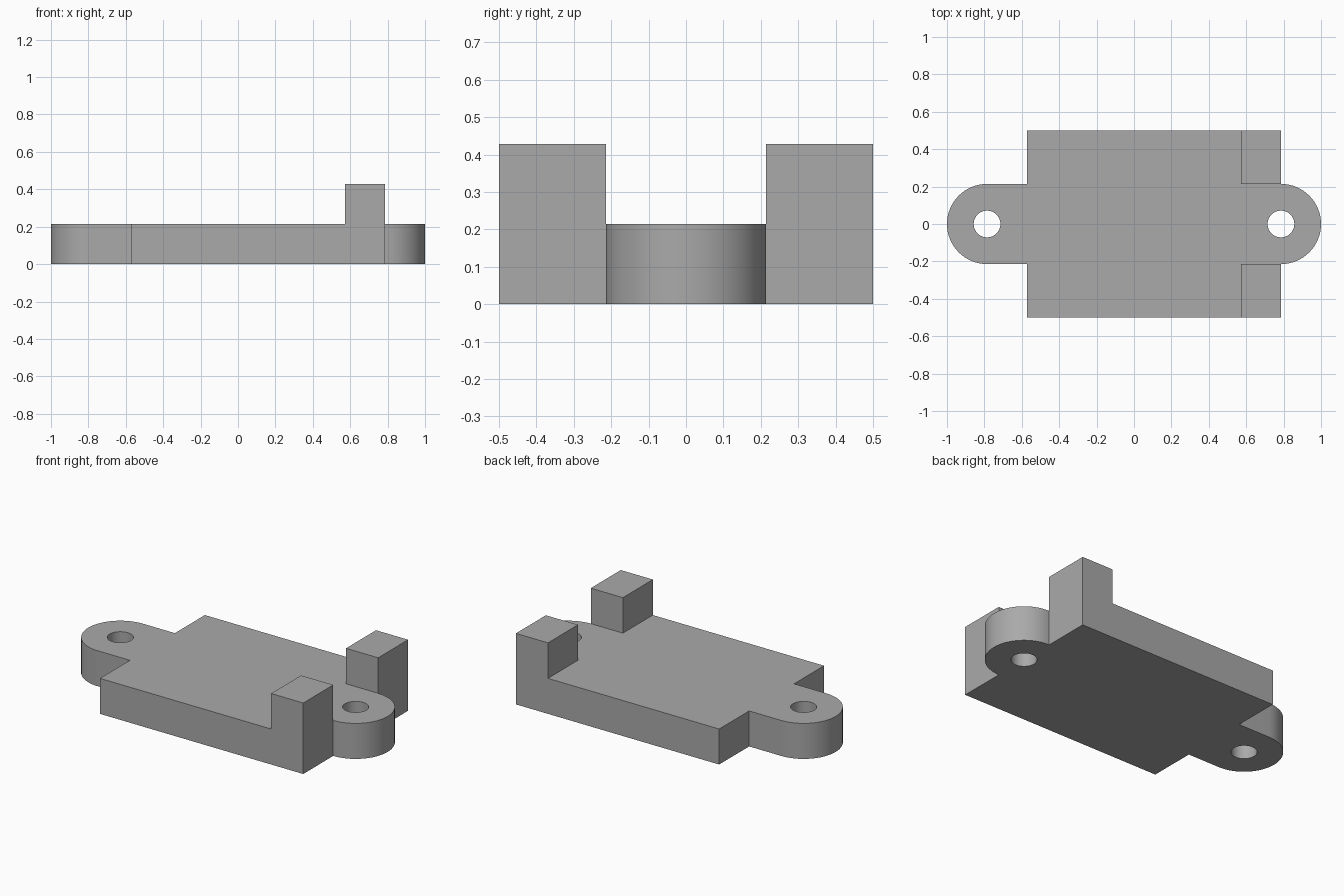
import bpy, bmesh
from math import pi, sin, cos, radians

default = bpy.data.objects.get("Cube")
if default:
    bpy.data.objects.remove(default, do_unlink=True)

U = 1 / 14                      # one design unit
THICK, TAB_TOP = 3 * U, 6 * U   # plate thickness, tab height
EAR_R, HOLE_R, EAR_X = 3 * U, U, 11 * U
BACK_X, FRONT_X, HALF_W = -8 * U, 11 * U, 7 * U

grey = bpy.data.materials.new("plain grey")
grey.use_nodes = True
colour = (0.4, 0.4, 0.4, 1)
grey.diffuse_color = colour
grey.node_tree.nodes["Principled BSDF"].inputs["Base Color"].default_value = colour


def finish(bm, name):
    """Turn a bmesh into a named grey object with sharp edges kept."""
    bmesh.ops.recalc_face_normals(bm, faces=bm.faces)
    mesh = bpy.data.meshes.new(name)
    bm.to_mesh(mesh)
    bm.free()
    mesh.materials.append(grey)
    obj = bpy.data.objects.new(name, mesh)
    bpy.context.collection.objects.link(obj)
    bpy.ops.object.select_all(action="DESELECT")
    obj.select_set(True)
    bpy.context.view_layer.objects.active = obj
    bpy.ops.object.shade_smooth_by_angle(angle=radians(30))
    return obj


def arc(cx, r, start, end, steps):
    angles = [start + (end - start) * i / steps for i in range(steps + 1)]
    return [(cx + r * cos(a), r * sin(a)) for a in angles]


def loop(bm, points):
    verts = [bm.verts.new((x, y, 0)) for x, y in points]
    return [bm.edges.new((v, verts[i - 1])) for i, v in enumerate(verts)]


# Base plate: rectangle with a rounded ear and a through hole at each end
outline = (
    [(FRONT_X, -HALF_W)]
    + arc(EAR_X, EAR_R, -pi / 2, pi / 2, 32)
    + [(FRONT_X, HALF_W), (BACK_X, HALF_W), (BACK_X, EAR_R)]
    + arc(-EAR_X, EAR_R, pi / 2, 3 * pi / 2, 32)
    + [(BACK_X, -EAR_R), (BACK_X, -HALF_W)]
)
bm = bmesh.new()
edges = loop(bm, outline)
for side in (-1, 1):
    edges += loop(bm, arc(side * EAR_X, HOLE_R, 0, 2 * pi, 40)[:-1])
bmesh.ops.triangle_fill(bm, edges=edges, use_beauty=True, normal=(0, 0, 1))
raised = bmesh.ops.extrude_face_region(bm, geom=bm.faces[:])["geom"]
top = [g for g in raised if isinstance(g, bmesh.types.BMVert)]
bmesh.ops.translate(bm, verts=top, vec=(0, 0, THICK))
finish(bm, "base_plate")

# Two upright corner tabs
for side, name in ((-1, "front_tab"), (1, "back_tab")):
    bm = bmesh.new()
    bmesh.ops.create_cube(bm, size=1)
    bmesh.ops.scale(bm, verts=bm.verts, vec=(3 * U, 4 * U, TAB_TOP - THICK))
    tab = finish(bm, name)
    tab.location = (FRONT_X - 1.5 * U, side * 5 * U, (THICK + TAB_TOP) / 2)
